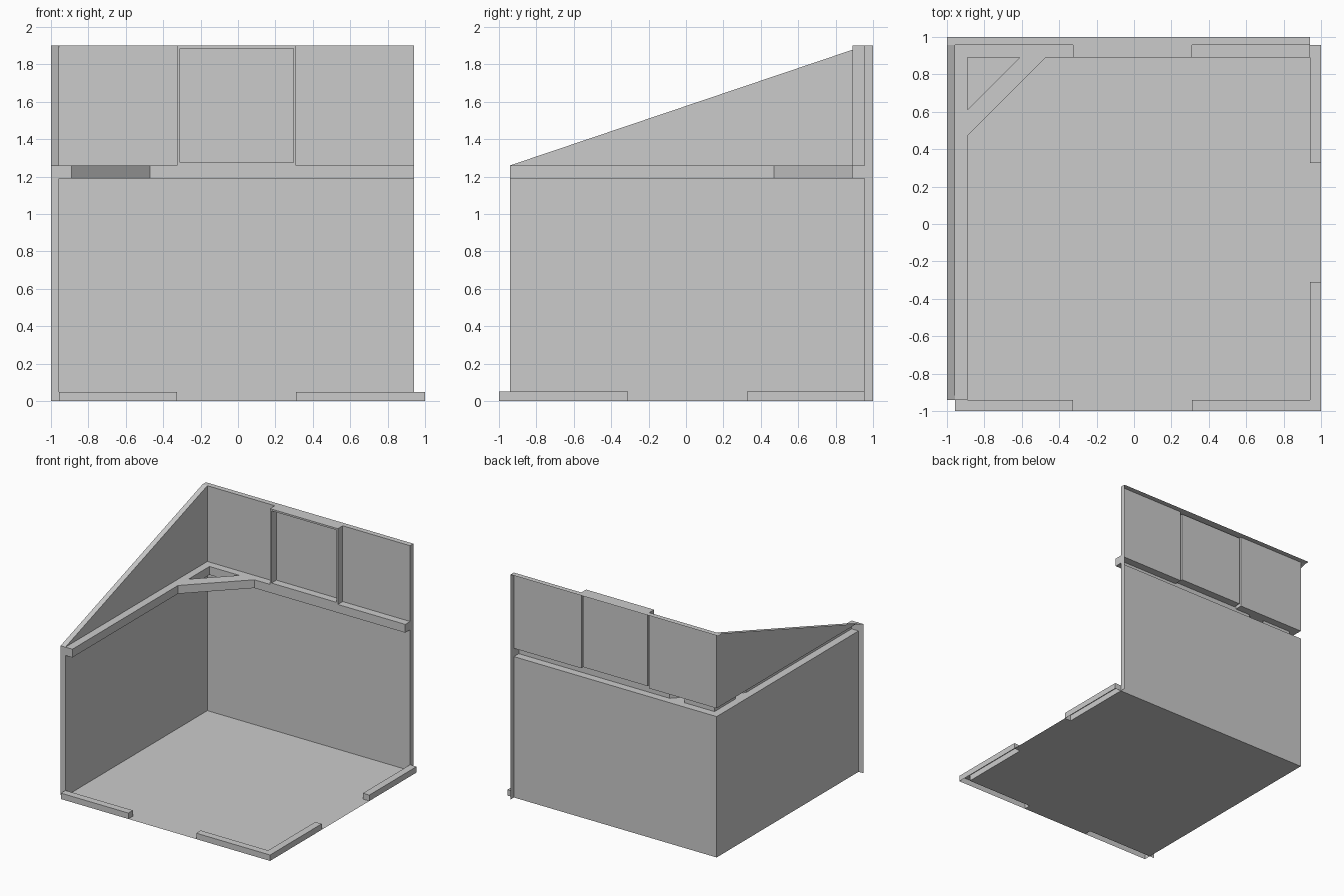
import bpy, bmesh
from mathutils import Vector

if "Cube" in bpy.data.objects:
    bpy.data.objects.remove(bpy.data.objects["Cube"])

AX = {'x': 0, 'y': 1, 'z': 2}


def add_box(bm, lo, hi, keep):
    """Open box: only the sides listed in keep (such as '+x -y') remain."""
    sides = {(AX[k[1]], 1 if k[0] == '+' else -1) for k in keep.split()}
    lo, hi = Vector(lo), Vector(hi)
    verts = bmesh.ops.create_cube(bm, size=1)['verts']
    faces = list({f for v in verts for f in v.link_faces})
    drop, kept = [], []
    for f in faces:
        f.normal_update()
        a = max(range(3), key=lambda i: abs(f.normal[i]))
        (kept if (a, 1 if f.normal[a] > 0 else -1) in sides else drop).append(f)
    for v in verts:
        v.co = Vector([hi[i] if v.co[i] > 0 else lo[i] for i in range(3)])
    bmesh.ops.delete(bm, geom=drop, context='FACES')
    return kept


def finish(name, bm):
    bmesh.ops.remove_doubles(bm, verts=bm.verts, dist=1e-5)
    me = bpy.data.meshes.new(name)
    bm.to_mesh(me)
    bm.free()
    ob = bpy.data.objects.new(name, me)
    bpy.context.collection.objects.link(ob)
    return ob


def part(name, *boxes):
    bm = bmesh.new()
    for b in boxes:
        add_box(bm, *b)
    return finish(name, bm)


W, F = 0.955, 0.94            # wall face, free edge
L = 0.89                      # ledge front
Z1, Z2, ZT = 1.19, 1.26, 1.9  # ledge bottom, ledge top, wall top
A, B = -0.325, 0.31           # doorway / window limits
C = 0.05                      # kerb height

# Floor with two doorway thresholds
part("floor",
     ((-W, -F, -1), (F, W, 0), '+z'),
     ((A, -1, -1), (B, -F, 0), '+z'),
     ((F, -B, -1), (1, -A, 0), '+z'))

# Kerbs beside the doorways
part("front_kerb_left", ((-W, -1, 0), (A, -F, C), '+x -x +y -y +z'))
part("right_kerb_back", ((F, -A, 0), (1, W, C), '+x -x +y -y +z'))
part("corner_kerb",
     ((B, -1, 0), (F, -F, C), '-x +y -y +z'),
     ((F, -F, 0), (1, -B, C), '+x -x +y +z'),
     ((F, -1, 0), (1, -F, C), '+x -y +z'))

# Back wall: lower sheet, upper panels, top rim and end cap
part("back_wall",
     ((-W, W, 0), (F, 1, Z1), '-y'),
     ((-W, W, Z2), (A, 1, ZT), '-y'),
     ((B, W, Z2), (F, 1, ZT), '-y'),
     ((-1, W, 0), (F, 1, ZT), '+x +z'))

# Left wall: lower sheet and end cap
part("left_wall",
     ((-1, -F, 0), (-W, W, Z1), '+x'),
     ((-1, -F, 0), (-W, W, Z2), '-y'))

# Sloping gable above the left wall
bm = bmesh.new()
add_box(bm, (-1, -F, Z2), (-W, W, ZT), '+x +z')
for v in bm.verts:
    if v.co.y < 0:
        v.co.z = Z2
finish("left_gable", bm)

# Ledge along both walls, left open where the brace joins
P, Q = 0.47, 0.61
part("ledge",
     ((-W, -F, Z1), (-L, P, Z2), '+x -y +z -z'),
     ((-W, P, Z1), (-L, Q, Z2), '+z -z'),
     ((-W, Q, Z1), (-L, L, Z2), '+x +z -z'),
     ((-W, L, Z1), (-L, W, Z2), '+z -z'),
     ((-L, L, Z1), (-Q, W, Z2), '-y +z -z'),
     ((-Q, L, Z1), (-P, W, Z2), '+z -z'),
     ((-P, L, Z1), (A, W, Z2), '-y +z -z'),
     ((A, L, Z1), (B, W, Z2), '-y -z'),
     ((B, L, Z1), (F, W, Z2), '-y +x +z -z'))

# Diagonal corner brace, open at both ends
plan = [(-L, P), (-P, L), (-Q, L), (-L, Q)]
bm = bmesh.new()
lo = [bm.verts.new((x, y, Z1)) for x, y in plan]
hi = [bm.verts.new((x, y, Z2)) for x, y in plan]
bm.faces.new(hi)
bm.faces.new(lo[::-1])
for i in (0, 2):
    bm.faces.new((lo[i], lo[i + 1], hi[i + 1], hi[i]))
finish("corner_brace", bm)

# Framed window with recessed pane
bm = bmesh.new()
faces = add_box(bm, (A, L, Z2), (B, W, ZT), '+x -x -y +z')
front = min(faces, key=lambda f: f.calc_center_median().y)
lo, hi = Vector((A, L, Z2)), Vector((B, L, ZT))
bmesh.ops.inset_individual(bm, faces=[front], thickness=0.021)
pane = bmesh.ops.extrude_discrete_faces(bm, faces=[front])['faces'][0]
for v in pane.verts:
    v.co.y = W
finish("window_frame", bm)
